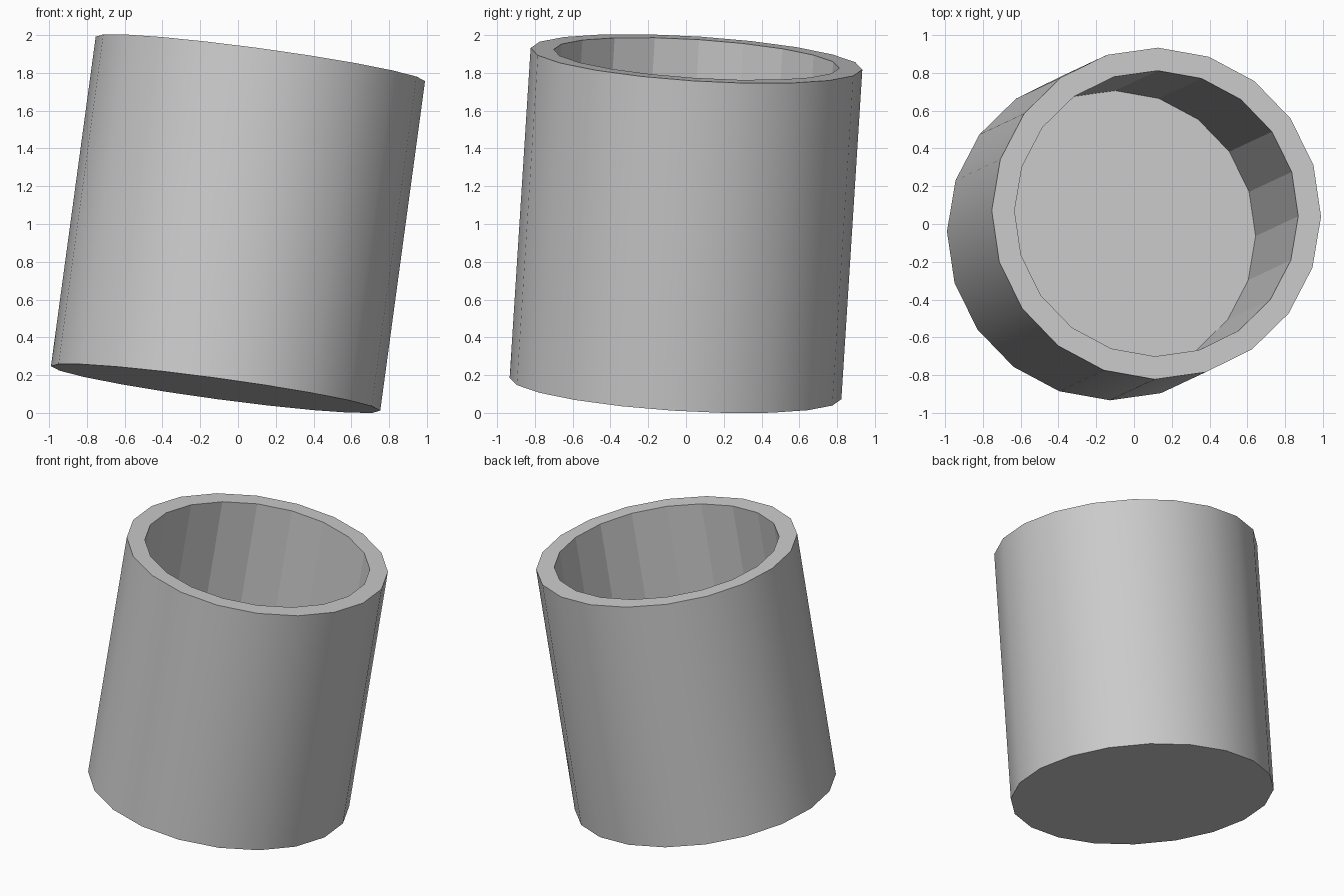
import bpy, bmesh
from math import sin, cos, tau
from mathutils import Vector, Matrix

if "Cube" in bpy.data.objects:
    bpy.data.objects.remove(bpy.data.objects["Cube"])

SIDES = 20
HEIGHT = 1.765
# (radius, height along axis) from outer base, over the rim, to inner floor
PROFILE = [(0.88, -HEIGHT / 2), (0.88, HEIGHT / 2), (0.758, HEIGHT / 2), (0.758, HEIGHT / 2 - 1.68)]

# Open tumbler: rings joined into walls, closed by base and inner floor
bm = bmesh.new()
rings = [[bm.verts.new((r * cos(tau * i / SIDES), r * sin(tau * i / SIDES), z)) for i in range(SIDES)]
         for r, z in PROFILE]
for k in range(3):
    for i in range(SIDES):
        j = (i + 1) % SIDES
        face = bm.faces.new((rings[k][i], rings[k][j], rings[k + 1][j], rings[k + 1][i]))
        face.smooth = (k == 0)   # smooth outside, faceted inside
bm.faces.new(rings[0][::-1])
bm.faces.new(rings[3])
for e in bm.edges:
    if not all(f.smooth for f in e.link_faces):
        e.smooth = False
bmesh.ops.recalc_face_normals(bm, faces=bm.faces)

# Lean the whole cup along its tilted axis
z = Vector((0.237, 0.111, 1.745)).normalized()
y = z.cross(Vector((1, 0, 0))).normalized()
x = y.cross(z)
tilt = Matrix((x, y, z)).transposed().to_4x4() @ Matrix.Rotation(-0.01, 4, 'Z')
bm.transform(tilt)

# Rest on the ground
low = min(v.co.z for v in bm.verts)
bmesh.ops.translate(bm, verts=bm.verts, vec=(0, 0, -low))

mesh = bpy.data.meshes.new("tilted_cup")
bm.to_mesh(mesh)
bm.free()
bpy.context.collection.objects.link(bpy.data.objects.new("tilted_cup", mesh))
